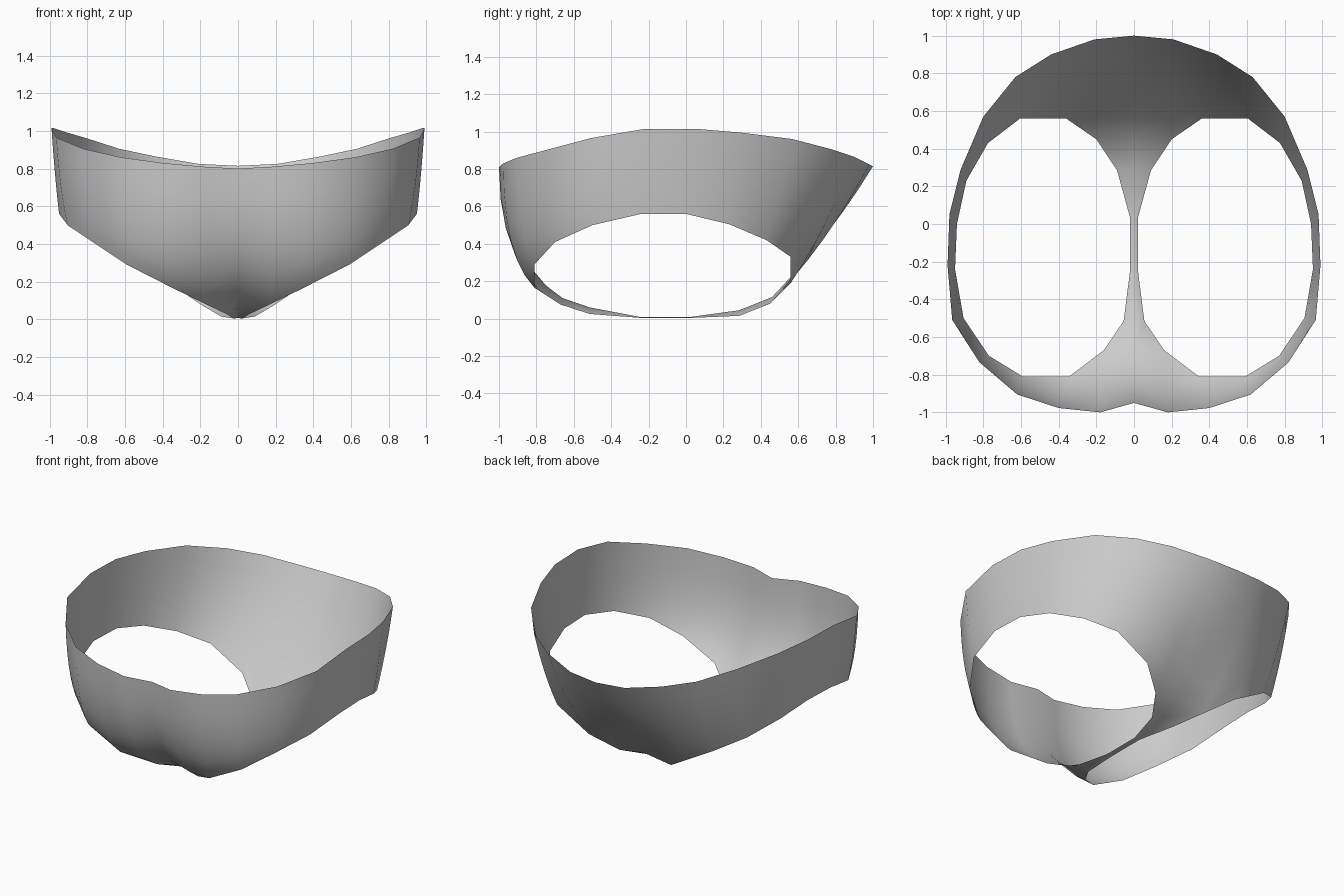
import bpy, bmesh
from mathutils import Vector

if "Cube" in bpy.data.objects:
    bpy.data.objects.remove(bpy.data.objects["Cube"])

# Waist rim, half outline from front centre to back centre
RIM = [(0, -.95, .80), (.18, -1, .81), (.40, -.977, .83), (.62, -.905, .86),
       (.82, -.735, .905), (.965, -.51, .965), (.99, -.22, 1.015), (.98, .05, 1.015),
       (.92, .29, .995), (.80, .57, .96), (.63, .78, .905), (.44, .90, .865),
       (.21, .98, .825), (0, 1, .815)]
# Matching lower edge around the leg opening
LEG = [(0, -.66, .11), (.16, -.67, .075), (.345, -.81, .165), (.59, -.81, .29),
       (.77, -.70, .41), (.905, -.50, .50), (.95, -.24, .56), (.94, 0, .56),
       (.89, .23, .505), (.775, .43, .42), (.605, .56, .33), (.36, .56, .19),
       (.20, .45, .08), (0, .46, .115)]
# How strongly each column bulges outward
BULGE = [1, 1, 1, .9, .7, .4, .2, .2, .2, .2, .2, .2, .2, .15]
# Crotch strip: edge x, y, edge z, centre z
STRIP = [(.055, -.515, .025, .06), (.02, -.24, .004, .008),
         (.02, .03, .004, .01), (.09, .285, .015, .045)]
ROWS = 6


def column(top, low, k):
    """Curved column from the rim down to the leg edge."""
    top, low = Vector(top), Vector(low)
    mid = (top + low) / 2
    ctrl = mid + Vector(((top.x - mid.x) * k, (top.y - mid.y) * k,
                         (low.z - mid.z) * k * .5))
    pts = []
    for i in range(ROWS + 1):
        t = i / ROWS
        pts.append(top * (1 - t) ** 2 + ctrl * 2 * t * (1 - t) + low * t * t)
    return pts


bm = bmesh.new()


def bridge(a, b):
    for i in range(len(a) - 1):
        bm.faces.new((a[i], a[i + 1], b[i + 1], b[i]))


# Body shell
cols = [[bm.verts.new(p) for p in column(*c)] for c in zip(RIM, LEG, BULGE)]
for a, b in zip(cols, cols[1:]):
    bridge(a, b)

# Crotch strip joining front and back
edge = [cols[1][-1]] + [bm.verts.new((x, y, ze)) for x, y, ze, zc in STRIP] + [cols[-2][-1]]
centre = [cols[0][-1]] + [bm.verts.new((0, y, zc)) for x, y, ze, zc in STRIP] + [cols[-1][-1]]
bridge(centre, edge)

bmesh.ops.recalc_face_normals(bm, faces=bm.faces[:])
# Make the outside face outward
bm.faces.ensure_lookup_table()
side = max(bm.faces, key=lambda f: f.calc_center_median().x)
if side.normal.x < 0:
    bmesh.ops.reverse_faces(bm, faces=bm.faces[:])
for f in bm.faces:
    f.smooth = True

mesh = bpy.data.meshes.new("briefs")
bm.to_mesh(mesh)
bm.free()
briefs = bpy.data.objects.new("briefs", mesh)
bpy.context.collection.objects.link(briefs)

# Mirror to the other half
mirror = briefs.modifiers.new("mirror", 'MIRROR')
mirror.use_clip = True
mirror.merge_threshold = .001
